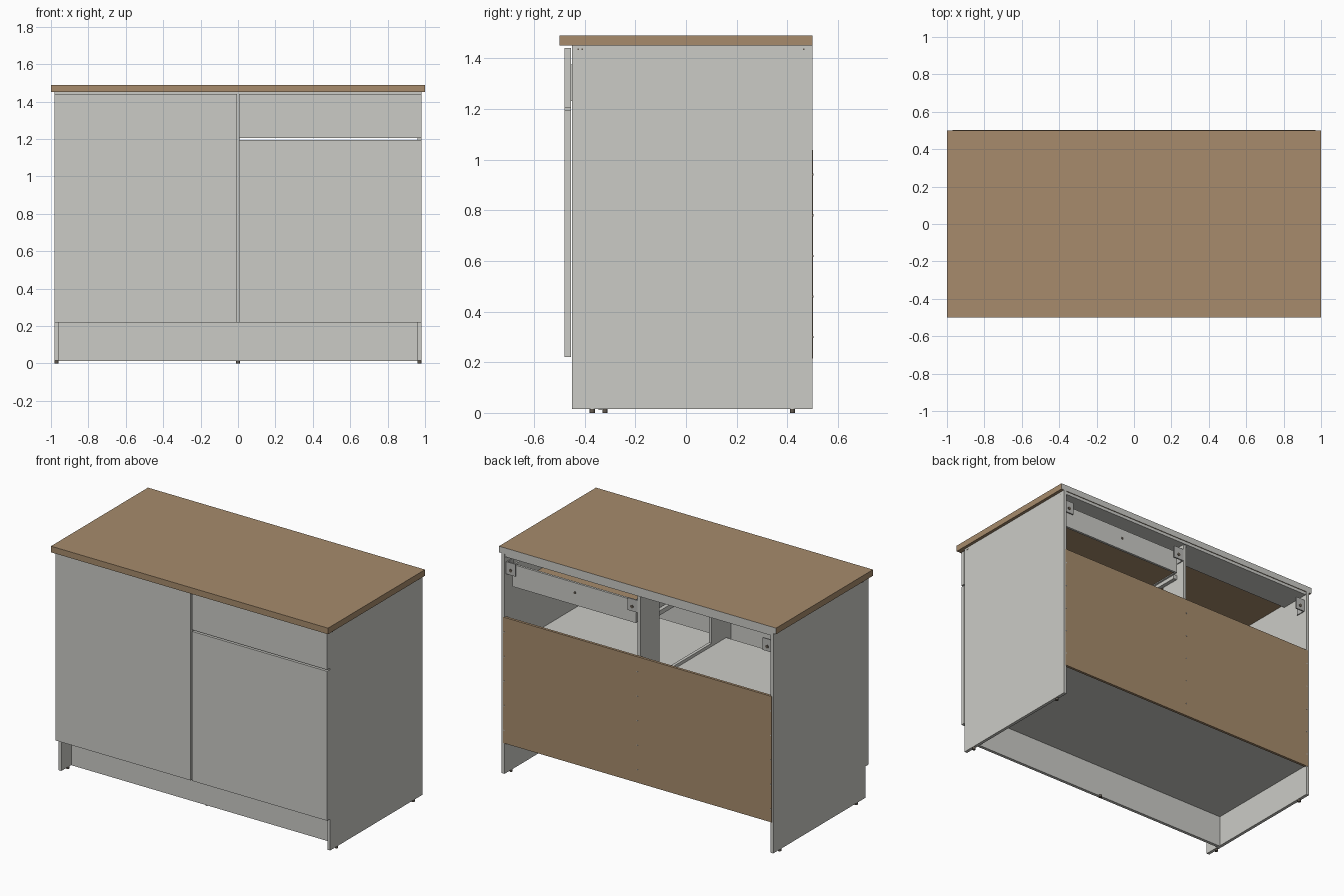
import bpy
import bmesh
from mathutils import Vector, Matrix

default_cube = bpy.data.objects.get("Cube")
if default_cube:
    bpy.data.objects.remove(default_cube, do_unlink=True)


def material(name, r, g, b):
    mat = bpy.data.materials.new(name)
    mat.use_nodes = True
    mat.diffuse_color = (r, g, b, 1)
    mat.node_tree.nodes["Principled BSDF"].inputs["Base Color"].default_value = (r, g, b, 1)
    return mat


WHITE = material("warm white", 0.60, 0.60, 0.565)
WOOD = material("wood brown", 0.385, 0.26, 0.15)
METAL = material("bracket grey", 0.48, 0.48, 0.46)
DARK = material("dark fittings", 0.12, 0.10, 0.08)


def finish(name, bm, mats):
    mesh = bpy.data.meshes.new(name)
    bm.to_mesh(mesh)
    bm.free()
    for mat in mats:
        mesh.materials.append(mat)
    obj = bpy.data.objects.new(name, mesh)
    bpy.context.collection.objects.link(obj)
    return obj


def box(name, xs, ys, zs, mat=WHITE):
    """Board spanning the given x, y and z ranges."""
    bm = bmesh.new()
    bmesh.ops.create_cube(bm, size=1)
    for v in bm.verts:
        v.co = Vector(r[0] if c < 0 else r[1] for c, r in zip(v.co, (xs, ys, zs)))
    return finish(name, bm, [mat])


def peg(name, centre, radius, length, mat, along_y=False):
    """Short round peg, upright or pointing to the back."""
    bm = bmesh.new()
    turn = Matrix.Rotation(1.5708, 4, "X") if along_y else Matrix()
    bmesh.ops.create_cone(bm, cap_ends=True, segments=12, radius1=radius, radius2=radius,
                          depth=length, matrix=Matrix.Translation(centre) @ turn)
    return finish(name, bm, [mat])


def mirrored(xs, side):
    return tuple(sorted(side * x for x in xs))


# Worktop, with an unfinished back edge
worktop = box("worktop", (-1, 1), (-0.5, 0.5), (1.45, 1.49), WOOD)
worktop.data.materials.append(WHITE)
for face in worktop.data.polygons:
    if face.normal.y > 0.9:
        face.material_index = 1

# Carcass
for side, label in ((1, "left"), (-1, "right")):
    box(label + "_side_panel", mirrored((0.96, 0.98), side), (-0.45, 0.5), (0.015, 1.45))
    box(label + "_shelf", mirrored((0.01, 0.96), side), (-0.4, 0.48), (0.80, 0.82))
    for y in (-0.37, 0.42):
        peg(label + "_foot", (0.97 * side, y, 0.0075), 0.01, 0.016, DARK)
box("bottom_panel", (-0.96, 0.96), (-0.45, 0.48), (0.22, 0.24))
box("plinth", (-0.96, 0.96), (-0.345, -0.325), (0.012, 0.22))
peg("plinth_foot", (0, -0.32, 0.0075), 0.01, 0.016, DARK)
box("back_stretcher", (-0.96, 0.96), (0.29, 0.495), (1.43, 1.45))
box("front_stretcher", (-0.96, 0.96), (-0.45, -0.25), (1.43, 1.45))
box("back_panel", (-0.97, 0.97), (0.485, 0.502), (0.215, 1.037), WOOD)

# Open centre divider with front and back posts
box("divider_base", (-0.01, 0.01), (-0.45, 0.485), (0.24, 0.84))
box("divider_back_post", (-0.01, 0.01), (0.29, 0.485), (0.84, 1.43))
box("divider_front_post", (-0.01, 0.01), (-0.45, -0.25), (0.84, 1.43))

# Doors and drawer front
box("right_door", (-0.98, -0.005), (-0.48, -0.453), (0.22, 1.44))
box("left_door", (0.005, 0.98), (-0.48, -0.453), (0.22, 1.195))
box("drawer_front", (0.005, 0.98), (-0.48, -0.453), (1.205, 1.44))

# Drawer box and runners
box("drawer_back", (0.05, 0.92), (0.445, 0.46), (1.23, 1.375))
box("drawer_base", (0.05, 0.92), (-0.453, 0.445), (1.235, 1.243), WOOD)
for name, x in (("inner", 0.04), ("outer", 0.92)):
    box(name + "_drawer_side", (x, x + 0.012), (-0.453, 0.46), (1.23, 1.375))
for name, x in (("inner", 0.01), ("outer", 0.935)):
    box(name + "_drawer_runner", (x, x + 0.025), (-0.44, 0.42), (1.21, 1.24))
peg("drawer_knob_screw", (0.48, 0.461, 1.31), 0.008, 0.006, DARK, True)

# Wall brackets with a bolt hole
for name, x in (("left", 0.925), ("middle", 0.05), ("right", -0.925)):
    box(name + "_bracket_plate", (x - 0.033, x + 0.033), (0.478, 0.486), (1.315, 1.395), METAL)
    peg(name + "_bracket_bolt", (x, 0.486, 1.345), 0.011, 0.006, DARK, True)
    edge = -0.033 if x < 0 else 0.027
    if name == "middle":
        edge = -0.04
    box(name + "_bracket_flange", (x + edge, x + edge + 0.006), (0.42, 0.486), (1.315, 1.395), METAL)

# Back panel nails and side panel cam holes
for x in (-0.962, 0, 0.962):
    for z in (0.3, 0.46, 0.62, 0.78, 0.94):
        peg("back_nail", (x, 0.502, z), 0.004, 0.003, METAL, True)
for x in (-0.98, 0.98):
    for y in (-0.425, -0.41, 0.465):
        box("side_hole_cap", (x - 0.001, x + 0.001), (y - 0.003, y + 0.003), (1.432, 1.438), DARK)
